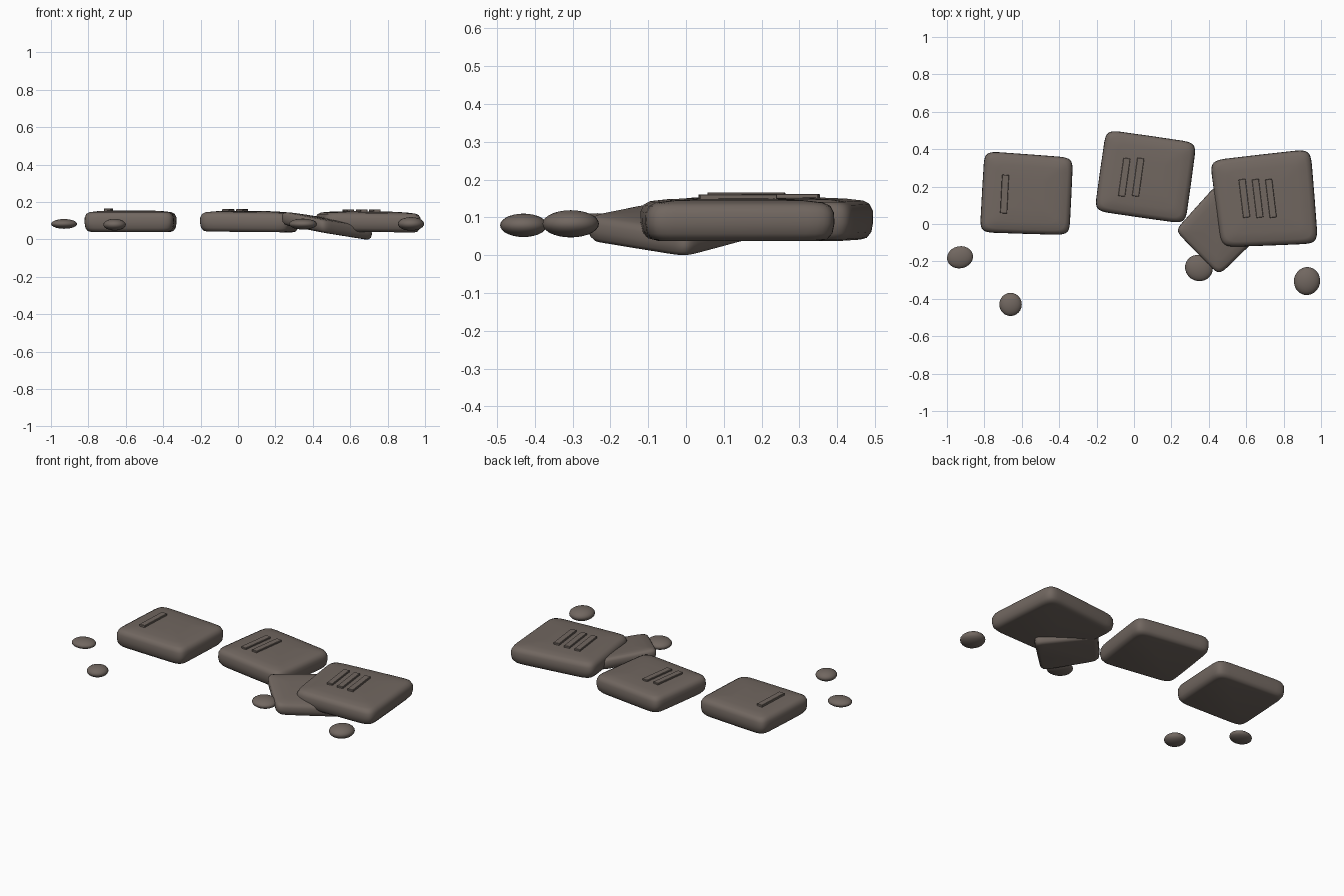
import bpy, bmesh, math
from mathutils import Matrix, Vector

cube = bpy.data.objects.get("Cube")
if cube:
    bpy.data.objects.remove(cube, do_unlink=True)

# One stone colour throughout
STONE = (0.165, 0.135, 0.117, 1.0)
stone = bpy.data.materials.new("brown_grey_stone")
stone.use_nodes = True
stone.diffuse_color = STONE
bsdf = stone.node_tree.nodes["Principled BSDF"]
bsdf.inputs["Base Color"].default_value = STONE
bsdf.inputs["Roughness"].default_value = 0.9


def finish(name, bm, angle):
    """Turn a bmesh into a shaded stone object."""
    bmesh.ops.recalc_face_normals(bm, faces=bm.faces)
    mesh = bpy.data.meshes.new(name)
    bm.to_mesh(mesh)
    bm.free()
    mesh.materials.append(stone)
    obj = bpy.data.objects.new(name, mesh)
    bpy.context.collection.objects.link(obj)
    bpy.ops.object.select_all(action="DESELECT")
    bpy.context.view_layer.objects.active = obj
    obj.select_set(True)
    bpy.ops.object.shade_smooth_by_angle(angle=math.radians(angle))
    return obj


# Cushion profile: (outline scale, share of the height)
PROFILE = [(0.86, 0), (0.93, 0.04), (0.98, 0.18), (1, 0.42), (0.995, 0.68),
           (0.96, 0.84), (0.89, 0.92), (0.7, 0.97), (0.4, 1)]
SIDES = 40


def squircle(t, power=0.2):
    c, s = math.cos(t), math.sin(t)
    return [0 if abs(v) < 1e-6 else math.copysign(abs(v) ** power, v) for v in (c, s)]


def slab(name, corners, bottom, top, slope=(0, 0)):
    """Worn slab; corners run back left, back right, front right, front left."""
    signs = [(-1, 1), (1, 1), (1, -1), (-1, -1)]
    pts = [Vector(c) for c in corners]
    mid = sum(pts, Vector((0, 0))) / 4
    bm = bmesh.new()
    rings = []
    for scale, share in PROFILE:
        ring = []
        for i in range(SIDES):
            u, v = [scale * a for a in squircle(math.tau * i / SIDES)]
            p = Vector((0, 0))
            for (su, sv), c in zip(signs, pts):
                p += c * (1 + su * u) * (1 + sv * v) / 4
            z = bottom + (top - bottom) * share + (p - mid).dot(Vector(slope))
            ring.append(bm.verts.new((p.x, p.y, z)))
        rings.append(ring)
    for low, high in zip(rings, rings[1:]):
        for i in range(SIDES):
            j = (i + 1) % SIDES
            bm.faces.new((low[i], low[j], high[j], high[i]))
    bm.faces.new(rings[0][::-1])
    bm.faces.new(rings[-1])
    return finish(name, bm, 50)


def bar(name, x, y, top, turn):
    """Raised tally bar, partly sunk in the slab."""
    bm = bmesh.new()
    place = (Matrix.Translation((x, y, top - 0.015)) @ Matrix.Rotation(turn, 4, "Z")
             @ Matrix.Diagonal((0.037, 0.206, 0.03, 1)))
    bmesh.ops.create_cube(bm, size=1, matrix=place)
    bmesh.ops.bevel(bm, geom=bm.edges[:], offset=0.002, segments=1, affect="EDGES")
    return finish(name, bm, 30)


def pebble(name, place, radii, turn):
    bm = bmesh.new()
    matrix = (Matrix.Translation(place) @ Matrix.Rotation(turn, 4, "Z")
              @ Matrix.Diagonal((*radii, 1)))
    bmesh.ops.create_uvsphere(bm, u_segments=24, v_segments=14, radius=1, matrix=matrix)
    return finish(name, bm, 60)


# Three stepping slabs and the tilted broken piece
slab("left_end_slab", [(-0.80, 0.39), (-0.325, 0.355), (-0.345, -0.06), (-0.825, -0.045)],
     0.04, 0.155)
slab("middle_slab", [(-0.15, 0.505), (0.335, 0.435), (0.275, 0), (-0.212, 0.07)],
     0.04, 0.152, (-0.01, 0))
slab("right_end_slab", [(0.405, 0.34), (0.945, 0.402), (0.985, -0.105), (0.467, -0.125)],
     0.04, 0.150, (-0.012, 0))
slab("broken_slab", [(0.44, 0.21), (0.735, 0), (0.455, -0.275), (0.22, -0.035)],
     0.039, 0.115, (-0.18, 0.02))

# Tally bars: one, two and three
bar("tally_one", -0.692, 0.16, 0.166, -0.05)
for i in range(2):
    bar(f"tally_two_{i + 1}", -0.052 + 0.074 * i, 0.25, 0.162, -0.14)
for i in range(3):
    bar(f"tally_three_{i + 1}", 0.59 + 0.071 * i, 0.137, 0.161, 0.12)

# Scattered pebbles
pebble("pebble_far_side", (-0.93, -0.178, 0.083), (0.07, 0.059, 0.026), 0.2)
pebble("pebble_front", (-0.66, -0.43, 0.079), (0.06, 0.062, 0.031), 0)
pebble("pebble_by_broken_slab", (0.347, -0.235, 0.082), (0.075, 0.07, 0.029), -0.4)
pebble("pebble_right", (0.925, -0.305, 0.083), (0.07, 0.075, 0.036), -0.2)
